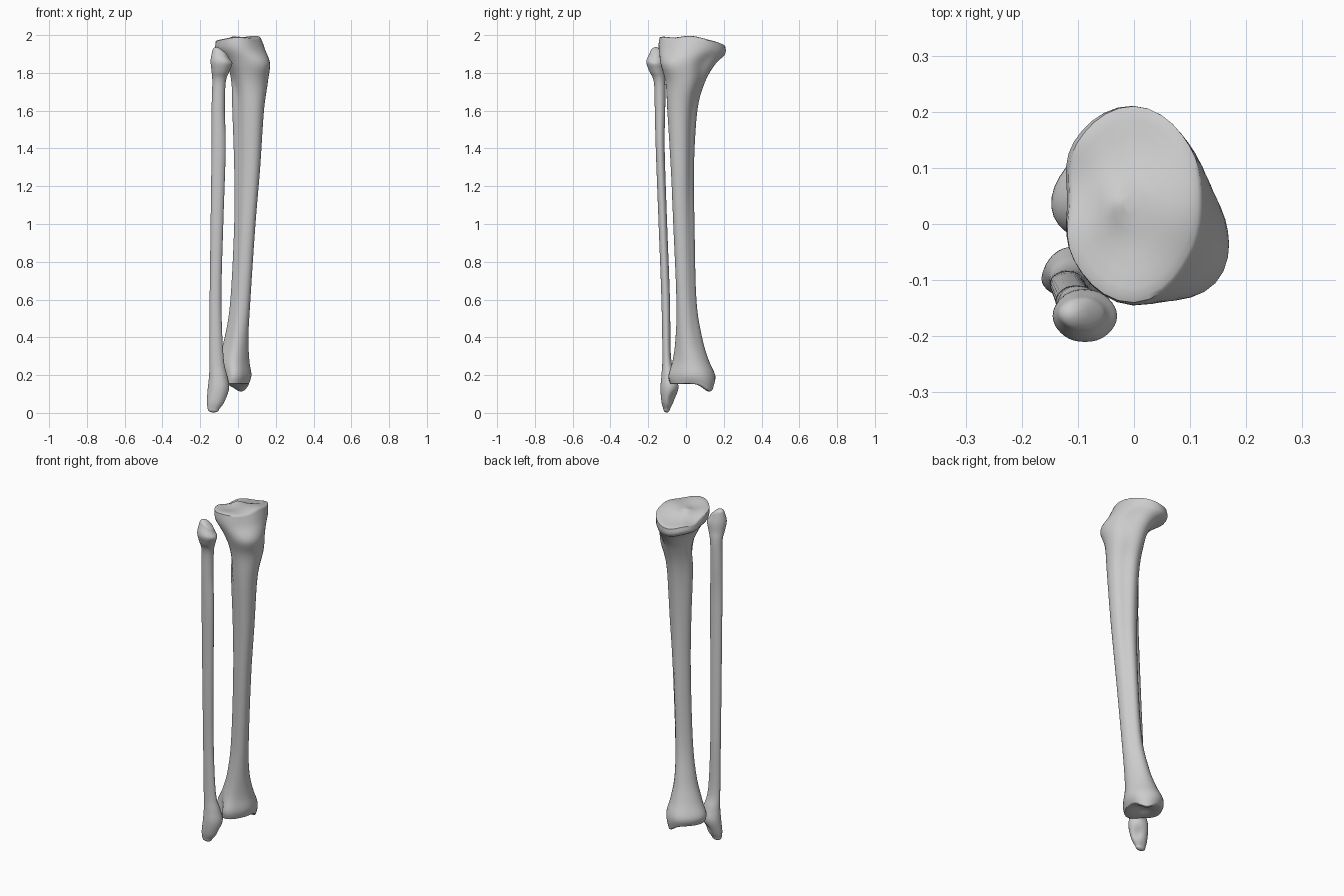
import bpy, bmesh, math
from mathutils import Vector

cube = bpy.data.objects.get("Cube")
if cube:
    bpy.data.objects.remove(cube, do_unlink=True)

AROUND, STEPS = 40, 5
CAP_SCALES = (0.95, 0.85, 0.7, 0.5, 0.3, 0.15)

bone = bpy.data.materials.new("bone_grey")
bone.use_nodes = True
bone.diffuse_color = (0.6, 0.6, 0.6, 1)
bone.node_tree.nodes["Principled BSDF"].inputs["Base Color"].default_value = (0.6, 0.6, 0.6, 1)


def cubic(a, b, c, d, t):
    """Catmull-Rom value between b and c."""
    return b + 0.5 * t * (c - a + t * (2 * a - 5 * b + 4 * c - d + t * (3 * (b - c) + d - a)))


def smooth_sections(sections):
    """Insert smoothly interpolated sections between the given ones."""
    last = len(sections) - 1
    result = []
    for i in range(last):
        four = [sections[min(max(i + k, 0), last)] for k in (-1, 0, 1, 2)]
        for step in range(STEPS):
            result.append([cubic(*values, step / STEPS) for values in zip(*four)])
    return result + [list(sections[-1])]


def ring_points(section):
    """Closed ring from height, centre and eight radii, counter-clockwise from +x."""
    z, cx, cy, *radii = section
    points = []
    for k in range(AROUND):
        place = k * 8 / AROUND
        i = int(place)
        r = cubic(*[radii[(i + j) % 8] for j in (-1, 0, 1, 2)], place - i)
        angle = math.tau * k / AROUND
        points.append(Vector((cx + r * math.cos(angle), cy + r * math.sin(angle), z)) / 100)
    return points


def loft(name, sections, top_dome, bottom_dome, pushes):
    """Skin the sections, close both ends with domes, then push local bumps."""
    rings = [ring_points(s) for s in smooth_sections(sections)]

    def dome(ring, height):
        centre = sum(ring, Vector()) / AROUND
        return [[centre + (p - centre) * s + Vector((0, 0, height * math.sqrt(1 - s * s)))
                 for p in ring] for s in CAP_SCALES]

    rings = dome(rings[0], top_dome)[::-1] + rings + dome(rings[-1], -bottom_dome)
    bm = bmesh.new()
    loops = [[bm.verts.new(p) for p in ring] for ring in rings]
    for upper, lower in zip(loops, loops[1:]):
        for k in range(AROUND):
            n = (k + 1) % AROUND
            bm.faces.new((upper[k], lower[k], lower[n], upper[n]))
    bm.faces.new(loops[0])
    bm.faces.new(loops[-1][::-1])
    for centre, radius, shift in pushes:
        for v in bm.verts:
            weight = math.exp(-((v.co - Vector(centre)).length / radius) ** 2)
            v.co += Vector(shift) * weight
    bmesh.ops.recalc_face_normals(bm, faces=bm.faces)
    mesh = bpy.data.meshes.new(name)
    bm.to_mesh(mesh)
    bm.free()
    mesh.materials.append(bone)
    obj = bpy.data.objects.new(name, mesh)
    bpy.context.collection.objects.link(obj)
    for other in bpy.context.selected_objects:
        other.select_set(False)
    obj.select_set(True)
    bpy.context.view_layer.objects.active = obj
    bpy.ops.object.shade_smooth_by_angle(angle=math.radians(50))
    return obj


# Shin bone: height, centre and eight radii, in hundredths
shin_sections = [
    (197, 0, 4, 12, 14, 17, 14.5, 11.5, 15, 18, 14),
    (192, 0, 4, 14, 14, 16.5, 14.5, 11.5, 14.5, 18.5, 16.5),
    (185, 3, 1, 13.2, 11, 14.5, 10, 9, 11, 14, 16.3),
    (175, 4, 1, 11.5, 8.5, 9, 7.5, 7.5, 7.5, 11.5, 13),
    (160, 4.5, -1.5, 9, 6.5, 7.5, 7, 7.5, 6, 7.8, 10),
    (130, 4.5, -1.5, 7, 5, 5.7, 6, 6.5, 5, 6, 8),
    (100, 3.5, -1, 5.5, 4.5, 5.5, 5.3, 5.5, 4.5, 5.5, 6.6),
    (60, 1.5, 0, 5, 4.5, 5.5, 5.3, 5.5, 4.5, 5, 5.6),
    (40, -0.5, 1, 6, 6, 7.5, 7, 6.5, 5.5, 6.5, 6.3),
    (28, -2, 2.5, 8, 8.5, 9.5, 9, 9, 8, 9.5, 8),
    (20, -3, 3, 10, 11.5, 12.5, 11.5, 11.7, 10, 12.5, 10),
    (15.5, -3, 3, 8.5, 10.5, 11.5, 10.5, 10.5, 9.5, 11.5, 9),
]
shin_pushes = [
    ((-0.03, 0.21, 1.97), 0.1, (0, 0, -0.035)),    # rear slope of the plateau
    ((-0.12, 0.08, 1.97), 0.07, (0, 0, -0.03)),    # notch at the plateau edge
    ((0, -0.14, 1.97), 0.09, (0, 0, 0.018)),       # raised outer rim
    ((0.1, 0.02, 1.97), 0.08, (0, 0, 0.018)),
    ((-0.02, -0.05, 1.98), 0.05, (0, 0, -0.008)),  # shallow sockets
    ((0, 0.13, 1.98), 0.05, (0, 0, -0.012)),
    ((-0.03, 0.04, 1.98), 0.03, (0, 0, 0.016)),    # central spine
    ((0.02, 0.13, 0.14), 0.05, (0, 0, -0.045)),    # inner ankle knob
    ((-0.03, 0.03, 0.14), 0.05, (0, 0, 0.02)),     # ankle socket
    ((-0.1, -0.08, 0.2), 0.05, (0.02, 0.02, 0)),   # groove for the calf bone
]
loft("shin_bone", shin_sections, 0.012, 0.006, shin_pushes)


def oval(z, left, right, front, back):
    """Oval section from its side limits."""
    rx, ry = (right - left) / 2, (back - front) / 2
    angles = [math.tau * k / 8 for k in range(8)]
    radii = [1 / math.hypot(math.cos(a) / rx, math.sin(a) / ry) for a in angles]
    return (z, (left + right) / 2, (front + back) / 2, *radii)


# Calf bone: height and side limits, in hundredths
calf_sections = [oval(*limits) for limits in (
    (190, -13.5, -5, -19, -13),
    (186, -14.5, -3, -21, -11.8),
    (181, -14, -4.5, -19.5, -11.5),
    (175, -13.6, -6.5, -17, -11),
    (160, -14, -7, -16.5, -11),
    (140, -14, -6.5, -16, -11.3),
    (100, -14.5, -7.8, -14.5, -10),
    (60, -15, -8.8, -13, -8.5),
    (30, -15, -7.7, -12.5, -8),
    (20, -15.3, -5.8, -13, -5.5),
    (13, -16, -4.7, -13.5, -4),
    (6, -16.5, -7, -13, -6.5),
    (2, -16, -10, -12, -8.5),
)]
calf_pushes = [
    ((-0.12, -0.16, 1.91), 0.045, (0, 0, 0.025)),   # pointed tip of the head
    ((-0.04, -0.16, 1.9), 0.045, (0, 0, -0.02)),    # sloping joint face
    ((-0.08, -0.06, 0.08), 0.03, (-0.01, -0.012, 0)),  # hollow behind the ankle
]
loft("calf_bone", calf_sections, 0.015, 0.018, calf_pushes)
